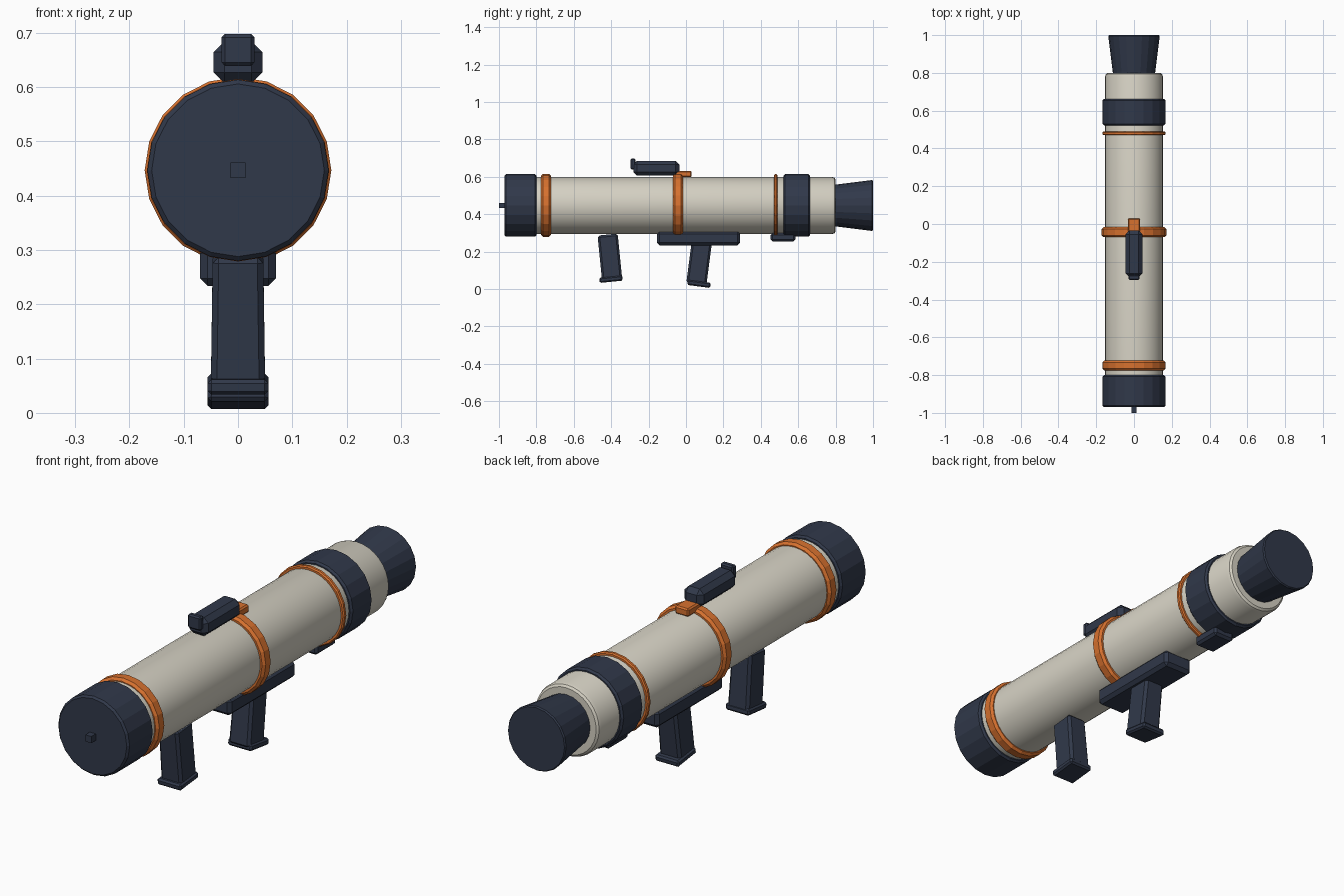
import bpy, bmesh, math
from mathutils import Matrix

if "Cube" in bpy.data.objects:
    bpy.data.objects.remove(bpy.data.objects["Cube"])

AXIS_Z = 0.447


def material(name, rgb):
    m = bpy.data.materials.new(name)
    m.diffuse_color = (*rgb, 1)
    m.use_nodes = True
    m.node_tree.nodes["Principled BSDF"].inputs["Base Color"].default_value = m.diffuse_color
    return m


NAVY = material("dark navy", (0.030, 0.040, 0.068))
CREAM = material("warm cream", (0.67, 0.64, 0.55))
ORANGE = material("burnt orange", (0.68, 0.165, 0.028))


def finish(name, bm, mat):
    bmesh.ops.recalc_face_normals(bm, faces=bm.faces)
    me = bpy.data.meshes.new(name)
    bm.to_mesh(me)
    bm.free()
    me.materials.append(mat)
    ob = bpy.data.objects.new(name, me)
    bpy.context.collection.objects.link(ob)
    return ob


def lathe(name, profile, mat, sides=20, smooth=False):
    """Closed solid turned about the long axis from (y, radius) points."""
    bm = bmesh.new()
    rings = []
    for y, r in profile:
        rings.append([bm.verts.new((r * math.cos(2 * math.pi * i / sides), y,
                                    AXIS_Z + r * math.sin(2 * math.pi * i / sides)))
                      for i in range(sides)])
    for a, b in zip(rings, rings[1:]):
        for i in range(sides):
            j = (i + 1) % sides
            bm.faces.new((a[i], a[j], b[j], b[i]))
    bm.faces.new(rings[0])
    bm.faces.new(rings[-1])
    ob = finish(name, bm, mat)
    if smooth:
        bpy.ops.object.select_all(action='DESELECT')
        ob.select_set(True)
        bpy.context.view_layer.objects.active = ob
        bpy.ops.object.shade_smooth_by_angle(angle=math.radians(30))
    return ob


def band(name, y0, y1, r, mat, c=0.008):
    return lathe(name, [(y0, r - c), (y0 + c, r), (y1 - c, r), (y1, r - c)], mat)


def box(name, x, y, z, mat, bevel=0.0, tilt=0.0, top=1.0, bottom=1.0):
    """Box spanning +-x and the y and z ranges, with optional taper, bevel and tilt."""
    bm = bmesh.new()
    bmesh.ops.create_cube(bm, size=1)
    for v in bm.verts:
        v.co.x *= 2 * x * (top if v.co.z > 0 else bottom)
        v.co.y *= y[1] - y[0]
        v.co.z *= z[1] - z[0]
    if bevel:
        bmesh.ops.bevel(bm, geom=bm.edges[:], offset=bevel, segments=1,
                        profile=0.5, affect='EDGES')
    bm.transform(Matrix.Translation((0, sum(y) / 2, sum(z) / 2)) @ Matrix.Rotation(tilt, 4, 'X'))
    return finish(name, bm, mat)


# Main tube with rounded rear shoulder
lathe("tube", [(-0.81, 0.153), (0.78, 0.153), (0.793, 0.149), (0.80, 0.14)],
      CREAM, 32, True)

# Muzzle cap, rear collar, exhaust bell
band("muzzle_cap", -0.97, -0.80, 0.167, NAVY)
band("rear_collar", 0.522, 0.662, 0.167, NAVY)
lathe("exhaust_bell", [(0.79, 0.111), (0.81, 0.113), (0.994, 0.136), (1.0, 0.132)], NAVY)
box("muzzle_pin", 0.014, (-1.0, -0.96), (0.433, 0.461), NAVY)

# Orange rings
band("front_ring", -0.775, -0.722, 0.168, ORANGE, 0.01)
band("middle_ring", -0.07, -0.017, 0.172, ORANGE, 0.01)
band("rear_ring", 0.470, 0.490, 0.167, ORANGE, 0.005)

# Sight on top
box("sight_mount", 0.032, (-0.06, 0.03), (0.598, 0.632), ORANGE, 0.006)
box("sight_body", 0.045, (-0.282, -0.035), (0.607, 0.685), NAVY, 0.02)
box("sight_post", 0.030, (-0.296, -0.270), (0.640, 0.698), NAVY, 0.006)

# Plates beneath the tube
box("grip_plate", 0.070, (-0.155, 0.29), (0.234, 0.308), NAVY, 0.014)
box("rear_catch", 0.050, (0.453, 0.585), (0.255, 0.300), NAVY, 0.010)

# Slanted grips with feet: (name, centre y, base z, length, tilt)
for name, y, z0, length, tilt in (("front_grip", -0.407, 0.050, 0.242, 0.10),
                                  ("rear_grip", 0.070, 0.025, 0.230, -0.13)):
    box(name, 0.050, (y - 0.054, y + 0.054), (z0, z0 + length), NAVY, 0.011, tilt, top=0.93)
    drop = length / 2 - 0.005
    foot_y = y + math.sin(tilt) * drop + (0.014 if tilt < 0 else -0.006)
    foot_z = z0 + 0.002
    box(name + "_foot", 0.056, (foot_y - 0.062, foot_y + 0.062),
        (foot_z - 0.013, foot_z + 0.015), NAVY, 0.007, tilt)
